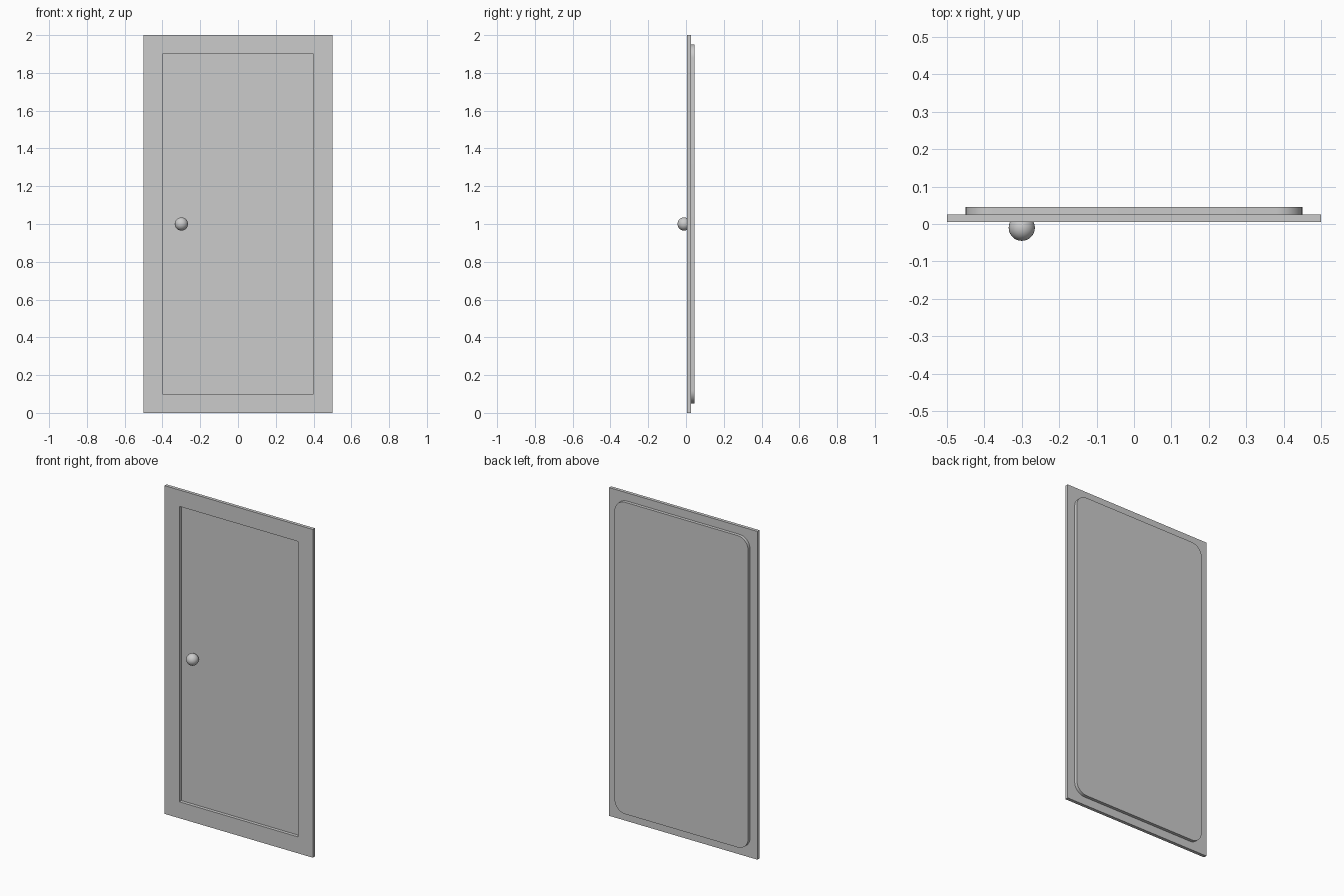
import bpy, bmesh
from math import cos, sin, pi

if "Cube" in bpy.data.objects:
    bpy.data.objects.remove(bpy.data.objects["Cube"])

FRONT, MID, BACK = 0.006, 0.026, 0.045   # y of frame front, joint, panel back
CZ = 1.0                                 # door centre height


def add_object(name, bm):
    bmesh.ops.recalc_face_normals(bm, faces=bm.faces)
    me = bpy.data.meshes.new(name)
    bm.to_mesh(me)
    bm.free()
    ob = bpy.data.objects.new(name, me)
    bpy.context.collection.objects.link(ob)
    return ob


def smooth(ob, angle):
    bpy.ops.object.select_all(action='DESELECT')
    ob.select_set(True)
    bpy.context.view_layer.objects.active = ob
    bpy.ops.object.shade_smooth_by_angle(angle=angle)


def outline(hx, hz, r=0.0, seg=8):
    """Rectangle in x/z around the door centre, with optional round corners."""
    if r == 0:
        return [(hx, CZ + hz), (-hx, CZ + hz), (-hx, CZ - hz), (hx, CZ - hz)]
    pts = []
    for i, (sx, sz) in enumerate([(1, 1), (-1, 1), (-1, -1), (1, -1)]):
        for k in range(seg + 1):
            a = (i + k / seg) * pi / 2
            pts.append((sx * (hx - r) + r * cos(a), CZ + sz * (hz - r) + r * sin(a)))
    return pts


def loop(bm, pts, y):
    return [bm.verts.new((x, y, z)) for x, z in pts]


def bridge(bm, a, b):
    for i in range(len(a)):
        j = (i + 1) % len(a)
        bm.faces.new((a[i], a[j], b[j], b[i]))


# Flat frame with a rectangular opening
bm = bmesh.new()
outer, inner = outline(0.5, 1.0), outline(0.4, 0.9)
rings = [loop(bm, p, y) for p, y in
         ((outer, FRONT), (outer, MID), (inner, MID), (inner, FRONT))]
for i in range(4):
    bridge(bm, rings[i], rings[(i + 1) % 4])
add_object("door_frame", bm)

# Round-cornered panel closing the opening from behind
bm = bmesh.new()
shape = outline(0.45, 0.95, 0.07)
near, far = loop(bm, shape, MID), loop(bm, shape, BACK)
bridge(bm, near, far)
bm.faces.new(near)
bm.faces.new(far)
smooth(add_object("back_panel", bm), pi / 6)

# Ball knob resting in the recess
bpy.ops.mesh.primitive_uv_sphere_add(segments=32, ring_count=16, radius=0.035,
                                     location=(-0.3, -0.01, CZ))
knob = bpy.context.object
knob.name = "door_knob"
smooth(knob, pi / 6)
